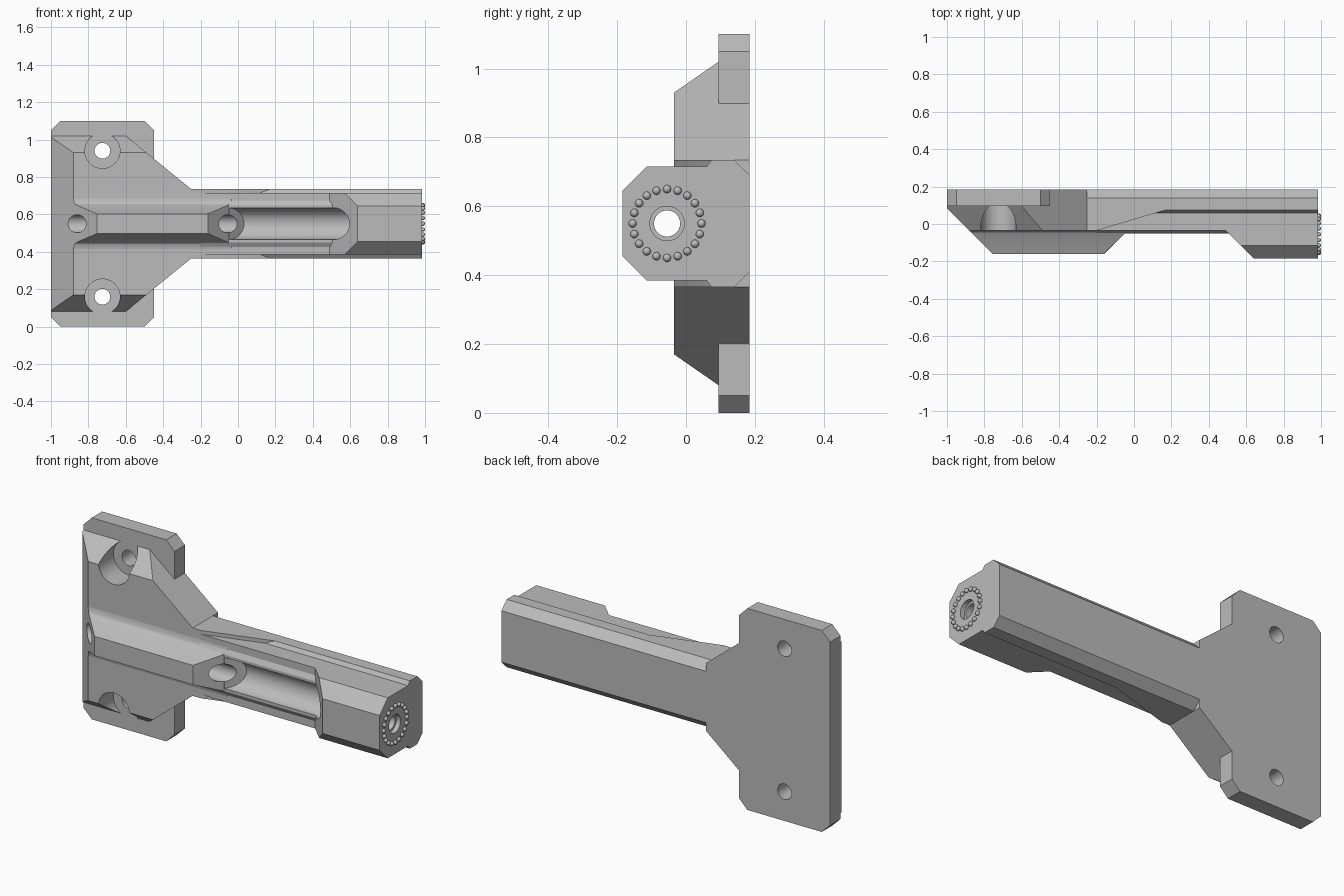
import bpy, bmesh, math
from mathutils import Matrix, Vector

old = bpy.data.objects.get("Cube")
if old:
    bpy.data.objects.remove(old, do_unlink=True)

MID = 0.55            # height of the mirror plane
BORE_Y = -0.055       # depth of the long bore
END = 0.985           # end face of the arm

grey = bpy.data.materials.new("mid_grey")
grey.use_nodes = True
grey.diffuse_color = (0.5, 0.5, 0.5, 1)
grey.node_tree.nodes["Principled BSDF"].inputs["Base Color"].default_value = (0.5, 0.5, 0.5, 1)


def finish(name, bm):
    """Lift the mesh to its height and make an object of it."""
    bmesh.ops.recalc_face_normals(bm, faces=bm.faces[:])
    bmesh.ops.translate(bm, verts=bm.verts[:], vec=(0, 0, MID))
    me = bpy.data.meshes.new(name)
    bm.to_mesh(me)
    bm.free()
    me.materials.append(grey)
    ob = bpy.data.objects.new(name, me)
    bpy.context.scene.collection.objects.link(ob)
    return ob


def slice_off(bm, co, no):
    """Remove everything on the normal's side of a plane and cap it."""
    geom = bm.verts[:] + bm.edges[:] + bm.faces[:]
    res = bmesh.ops.bisect_plane(bm, geom=geom, dist=1e-5, plane_co=co,
                                 plane_no=Vector(no).normalized(), clear_outer=True)
    edges = [e for e in res["geom_cut"] if isinstance(e, bmesh.types.BMEdge)]
    bmesh.ops.edgeloop_fill(bm, edges=edges)


def prism(name, pts, axis, lo, hi, cuts=()):
    """Extrude a profile along an axis, then trim it with planes."""
    place = {"x": lambda a, b, d: (d, a, b),
             "y": lambda a, b, d: (a, d, b)}[axis]
    bm = bmesh.new()
    face = bm.faces.new([bm.verts.new(place(a, b, lo)) for a, b in pts])
    res = bmesh.ops.extrude_face_region(bm, geom=[face])
    verts = [v for v in res["geom"] if isinstance(v, bmesh.types.BMVert)]
    bmesh.ops.translate(bm, verts=verts, vec=place(0, 0, hi - lo))
    for co, no in cuts:
        slice_off(bm, co, no)
    return finish(name, bm)


def sym(half):
    """Mirror a half profile across the middle height."""
    return half + [(a, -b) for a, b in reversed(half)]


def cylinder(name, r, axis, lo, hi, centre, cuts=()):
    bm = bmesh.new()
    bmesh.ops.create_cone(bm, cap_ends=True, segments=48, radius1=r, radius2=r, depth=hi - lo)
    if axis == "x":
        m = Matrix.Translation((0.5 * (lo + hi), *centre)) @ Matrix.Rotation(math.pi / 2, 4, "Y")
    else:
        m = (Matrix.Translation((centre[0], 0.5 * (lo + hi), centre[1]))
             @ Matrix.Rotation(math.pi / 2, 4, "X"))
    bmesh.ops.transform(bm, matrix=m, verts=bm.verts[:])
    for co, no in cuts:
        slice_off(bm, co, no)
    ob = finish(name, bm)
    ob.hide_render = True
    return ob


# Trimming planes
left_slope = ((-0.915, 0, 0), (-1, -1, 0))
rib_end = ((0, 0, 0), (1, -1, 0))
head_slope = ((0.455, 0, 0), (-1, -1, 0))
bevels = [((0, 0.095, s * 0.47), (0, -0.09, s * 0.13)) for s in (1, -1)]

# Mounting plate with clipped corners
plate = prism("mounting_plate",
              sym([(-1, 0.5), (-0.95, 0.55), (-0.5, 0.55), (-0.45, 0.5)]) [:],
              "y", 0.095, 0.185)

# Tapered block in front of the plate
block = prism("tapered_block", sym([(-1, 0.47), (-0.6, 0.47), (-0.25, 0.185)]),
              "y", -0.035, 0.185, [left_slope] + bevels)

# Long arm with chamfered back
arm = prism("arm", sym([(-0.035, 0.165), (0.06, 0.165), (0.075, 0.185),
                        (0.14, 0.185), (0.185, 0.14)]), "x", -0.3, END)

# Ramp where the arm thins out; its profile tapers towards the end
ramp = prism("arm_ramp", sym([(-0.035, 0.185), (0.1, 0.185)]), "x", -0.3, 0.17,
             [((0.17, 0.075, 0), (0.11, -0.37, 0))])

# Eight-sided head at the end of the arm
head = prism("arm_head", sym([(-0.185, 0.095), (-0.115, 0.165), (0.05, 0.165)]),
             "x", 0.3, END, [head_slope])

# Central rib with a filleted base
rib = prism("central_rib", sym([(-0.16, 0.053), (-0.06, 0.096), (-0.045, 0.105),
                                (-0.038, 0.117), (-0.035, 0.135), (0, 0.135)]),
            "x", -1.05, 0.1, [left_slope, rib_end])

# Raised lip beside the channel
lip = prism("channel_lip", sym([(-0.05, 0.1), (-0.035, 0.125), (0, 0.125)]), "x", -0.2, 0.55)

# Cutters: long bore, open channel and screw seats
axis = (BORE_Y, 0)
bores = [cylinder("bore_cutter", 0.048, "x", -1.2, 0.65, axis),
         cylinder("narrow_bore_cutter", 0.038, "x", 0.5, 1.2, axis),
         cylinder("bore_mouth_cutter", 0.05, "x", 0.96, 1.1, axis)]
channel = cylinder("channel_cutter", 0.085, "x", -0.4, 0.62, axis,
                   [((0.002, 0, 0), (-1, 1, 0))])
seats, screws = [], []
for s in (1, -1):
    spot = (-0.725, s * 0.39)
    seats.append(cylinder("screw_seat_cutter", 0.094, "y", -0.3, 0.095, spot))
    screws.append(cylinder("screw_hole_cutter", 0.042, "y", -0.35, 0.3, spot))

jobs = [(plate, screws), (block, seats + screws + bores[:1]), (rib, bores[:1]),
        (arm, [channel] + bores), (ramp, [channel] + bores[:1]),
        (lip, [channel] + bores[:1]), (head, [channel] + bores)]
for ob, cutters in jobs:
    bpy.context.view_layer.objects.active = ob
    for c in cutters:
        mod = ob.modifiers.new("cut", "BOOLEAN")
        mod.operation = "DIFFERENCE"
        mod.solver = "EXACT"
        mod.object = c
        bpy.ops.object.modifier_apply(modifier=mod.name)
for c in bores + [channel] + seats + screws:
    bpy.data.objects.remove(c, do_unlink=True)

# Ring of beads on the end face
bm = bmesh.new()
for i in range(20):
    a = math.tau * i / 20
    pos = (END + 0.003, BORE_Y + 0.1 * math.cos(a), 0.1 * math.sin(a))
    bmesh.ops.create_icosphere(bm, subdivisions=2, radius=0.012, matrix=Matrix.Translation(pos))
beads = finish("end_beads", bm)

# Smooth the round surfaces, keep the edges sharp
bpy.ops.object.select_all(action="DESELECT")
for ob in [j[0] for j in jobs] + [beads]:
    ob.select_set(True)
    bpy.context.view_layer.objects.active = ob
bpy.ops.object.shade_smooth_by_angle(angle=math.radians(25))
